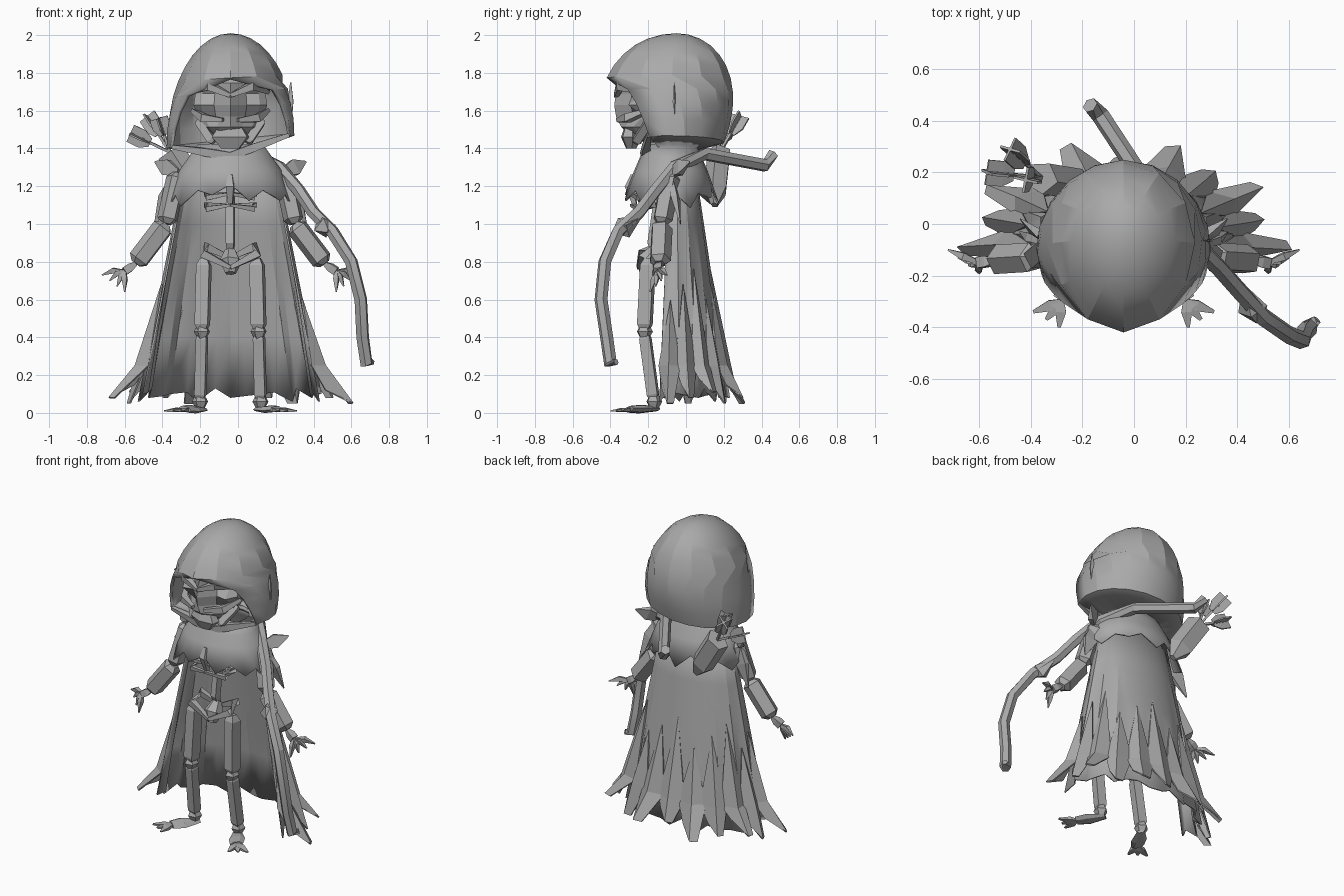
import bpy, bmesh, math
from mathutils import Vector

if "Cube" in bpy.data.objects:
    bpy.data.objects.remove(bpy.data.objects["Cube"])

grey = bpy.data.materials.new("plain_grey")
grey.use_nodes = True
colour = (0.4, 0.4, 0.4, 1)
grey.diffuse_color = colour
grey.node_tree.nodes["Principled BSDF"].inputs["Base Color"].default_value = colour
middle_x = -0.04


def finish(name, bm, smooth=False, thickness=0):
    bmesh.ops.remove_doubles(bm, verts=bm.verts, dist=0.001)
    bmesh.ops.recalc_face_normals(bm, faces=bm.faces)
    mesh = bpy.data.meshes.new(name)
    bm.to_mesh(mesh)
    bm.free()
    mesh.materials.append(grey)
    obj = bpy.data.objects.new(name, mesh)
    bpy.context.collection.objects.link(obj)
    if thickness:
        solid = obj.modifiers.new("thickness", "SOLIDIFY")
        solid.thickness, solid.offset = thickness, 0
    if smooth:
        bpy.ops.object.select_all(action="DESELECT")
        obj.select_set(True)
        bpy.context.view_layer.objects.active = obj
        bpy.ops.object.shade_smooth_by_angle(angle=math.radians(20))


def add_rows(bm, rows, closed=False):
    grid = [[bm.verts.new(point) for point in row] for row in rows]
    for low, high in zip(grid, grid[1:]):
        count = len(low)
        for i in range(count if closed else count - 1):
            j = (i + 1) % count
            bm.faces.new((low[i], low[j], high[j], high[i]))
    return grid


def add_tube(bm, path, width, start=0.5, end=0.5, sides=4, flat=1):
    # The radius is full along the middle and scaled by start and end at the tips
    path = [Vector(point) for point in path]
    last = len(path) - 1
    rows = []
    for i, point in enumerate(path):
        along = path[min(i + 1, last)] - path[max(i - 1, 0)]
        u = along.cross(Vector((0.2, 1, 0.1))).normalized()
        v = along.cross(u).normalized() * flat
        radius = width * (start if i == 0 else end if i == last else 1)
        turns = [math.tau * (k + 0.5) / sides for k in range(sides)]
        rows.append([point + radius * (u * math.cos(t) + v * math.sin(t)) for t in turns])
    grid = add_rows(bm, rows, closed=True)
    bm.faces.new(grid[0])
    bm.faces.new(grid[-1])


def tube(name, path, width, smooth=False, **shape):
    bm = bmesh.new()
    add_tube(bm, path, width, **shape)
    finish(name, bm, smooth)


def bone(name, a, b, width, **shape):
    tube(name, [a, a.lerp(b, 0.1), a.lerp(b, 0.9), b], width, **shape)


def polar(degrees, z, y, rx, ry):
    # Zero degrees is the front, half a turn is the back
    a = math.radians(degrees)
    return Vector((middle_x + rx * math.sin(a), y - ry * math.cos(a), z))


# Hood: a dome with a peaked brim whose lower rings open towards the face
hood = []
levels, brim = 10, 6
for k in range(levels + 1):
    t = math.pi / 2 * k / levels
    z = 2 - 0.56 * (1 - math.cos(t))
    gap = 70 * (max(0, k - brim) / (levels - brim)) ** 0.25
    row = []
    for i in range(13):
        a = gap + (180 - gap) * i / 6
        p = polar(a, z, -0.05 - 0.04 * k / levels, 0.33 * math.sin(t), 0.32 * math.sin(1.3 * t))
        p.y -= 0.06 * max(0, math.cos(math.radians(a))) ** 2 * k / levels
        # The right side of the hem hangs lower than the left
        p.z += 0.1 * (p.x - middle_x) * k / levels
        row.append(p)
    hood.append(row)
neck = Vector((middle_x, -0.1, 1.36))
hood.append([p.lerp(neck, 0.5) for p in hood[-1]])
bm = bmesh.new()
add_rows(bm, hood)
finish("hood", bm, smooth=True, thickness=0.02)

hem_right, hem_left = hood[levels][-1], hood[levels][0]
chin = Vector((middle_x, -0.22, 1.36))
tube("hood_lower_rim", [hem_right, hem_right.lerp(chin, 0.6), chin, hem_left.lerp(chin, 0.6), hem_left], 0.03)
fold = [polar(95, z, -0.09, 0.32, 0.32) for z in (1.75, 1.65, 1.5)]
tube("hood_side_fold", fold, 0.02, start=0.2, end=0.2, flat=0.4)

# Skull with sunken eye sockets
bm = bmesh.new()
bmesh.ops.create_uvsphere(bm, u_segments=14, v_segments=10, radius=0.2)
for v in bm.verts:
    across, height = abs(v.co.x), v.co.z
    if v.co.y < 0 and 0.05 < across < 0.15 and -0.07 < height < 0.07:
        v.co.y += 0.07
    if height < -0.05:
        v.co.x *= 1 + height
    v.co += Vector((middle_x, -0.18, 1.63))
finish("skull", bm)
tube("jaw", [(middle_x, -0.29, z) for z in (1.54, 1.46, 1.4)], 0.11, sides=6, flat=0.5)

# Shoulder cape with a ragged hem
columns = 22
cape = []
for level in range(4):
    hem = level == 3
    row = []
    for k in range(columns):
        a = 360 * k / columns
        rag = k % 2 if hem else 0
        drop = rag * (0.04 + 0.03 * (k % 3)) + 0.06 * hem * abs(math.sin(math.radians(a)))
        row.append(polar(a, 1.42 - 0.07 * level - drop, -0.08,
                         0.17 + 0.05 * level + 0.03 * rag, 0.13 + 0.03 * level + 0.03 * rag))
    cape.append(row)
bm = bmesh.new()
add_rows(bm, cape, closed=True)
finish("shoulder_cape", bm, smooth=True, thickness=0.01)


# Long cloak, open at the front and widening to a torn hem
def cloak_point(degrees, z, swell=1):
    return polar(degrees, z, -0.06, (0.5 - 0.2 * z) * swell, (0.3 - 0.15 * z) * swell)


cloak = []
heights = (1.3, 1, 0.7, 0.4, 0.06)
for level, z in enumerate(heights):
    row = []
    for k in range(21):
        rag = 0.03 * (k % 2) + 0.02 * (k % 3) if z == heights[-1] else 0
        row.append(cloak_point(74 + 10.6 * k, z + rag, 1 - 0.02 * level * (k % 2)))
    cloak.append(row)
bm = bmesh.new()
add_rows(bm, cloak)
finish("cloak", bm, smooth=True, thickness=0.01)

# Broad torn flaps flaring away from the cloak
bm = bmesh.new()
for k in range(11):
    a = 84 + 19 * k
    top = 0.6 + 0.08 * (k % 3)
    outward = 1.33 if k % 2 == 0 else 1.15
    low = 0.05 + 0.03 * (k % 3)
    crease = [cloak_point(a + turn, 0.25, 1.12 if turn == 0 else 1) for turn in (-12, 0, 12)]
    hem = [cloak_point(a - 6, low + 0.07, 1.08), cloak_point(a, low, outward), cloak_point(a + 5, low, outward - 0.05)]
    add_rows(bm, [[cloak_point(a, top)] * 3, crease, hem])
finish("cloak_flaps", bm, thickness=0.01)

# Spine, breastbone and the middle of the pelvis
tube("spine", [(middle_x, -0.14, 0.8), (middle_x, -0.18, 0.9), (middle_x, -0.15, 1.1), (middle_x, -0.1, 1.4)], 0.03)
tube("breastbone", [(middle_x, -0.28, 1.26), (middle_x, -0.3, 1.2), (middle_x, -0.27, 1.1)], 0.03)
tube("pelvis_base", [(middle_x, -0.16, 0.86), (middle_x, -0.2, 0.8), (middle_x, -0.22, 0.74)], 0.06, sides=6)

for side, word in ((-1, "right"), (1, "left")):

    def at(x, y, z):
        return Vector((middle_x + side * x, y, z))

    # Face bones
    tube(word + "_cheekbone", [at(0.04, -0.36, 1.55), at(0.14, -0.31, 1.56), at(0.2, -0.2, 1.6)], 0.03)
    tube(word + "_brow", [at(0, -0.37, 1.68), at(0.11, -0.35, 1.73), at(0.2, -0.23, 1.7)], 0.03)
    bone(word + "_jaw_hinge", at(0.09, -0.27, 1.43), at(0.17, -0.19, 1.55), 0.03)

    # Ribs and hip
    for n in range(3):
        z = 1.1 + 0.06 * n
        tube(f"{word}_rib_{n + 1}", [at(0, -0.12, z), at(0.13, -0.17, z), at(0.12, -0.25, z - 0.02), at(0, -0.29, z)], 0.02)
    tube(word + "_hip_bone", [at(0, -0.13, 0.82), at(0.13, -0.15, 0.88), at(0.14, -0.23, 0.84), at(0, -0.25, 0.77)], 0.03)

    # Leg with a flat, splayed and clawed foot
    hip, knee, ankle = at(0.14, -0.2, 0.82), at(0.15, -0.22, 0.43), at(0.16, -0.17, 0.06)
    lift = Vector((0, 0, 0.04))
    bone(word + "_thigh", hip, knee, 0.05)
    bone(word + "_shin", knee, ankle, 0.04)
    for name, joint in (("_knee", knee), ("_ankle", ankle)):
        tube(word + name, [joint + lift, joint, joint - lift], 0.045, sides=5)
    ball = at(0.24, -0.3, 0.02)
    bm = bmesh.new()
    add_tube(bm, [at(0.14, -0.15, 0.02), at(0.2, -0.24, 0.02), ball], 0.02, end=0.8, sides=6, flat=2.5)
    for n in range(3):
        toe = at(0.35 - 0.05 * n, -0.34 - 0.03 * n, 0.01)
        add_tube(bm, [ball, ball.lerp(toe, 0.4), toe], 0.015, end=0.3, flat=2)
    finish(word + "_foot", bm)

    # Arm with torn sleeve, broad cuff and bony fingers
    shoulder, elbow, wrist = at(0.28, -0.08, 1.27), at(0.34, -0.13, 1), at(0.5, -0.14, 0.79)
    palm = at(0.56, -0.15, 0.75)
    bone(word + "_upper_arm", shoulder, elbow, 0.055, sides=5)
    bone(word + "_forearm", elbow, wrist, 0.06, sides=5)
    for name, tip in (("_shoulder_tear", at(0.4, 0.02, 1.33)), ("_sleeve_tear", at(0.4, -0.03, 1))):
        tube(word + name, [shoulder, shoulder.lerp(tip, 0.5), tip], 0.06, end=0.1, flat=0.4)
    bm = bmesh.new()
    add_tube(bm, [wrist, wrist.lerp(palm, 0.5), palm], 0.03, end=1)
    for n in range(4):
        tip = palm + Vector((side * (0.12 - 0.04 * n), 0.05 - 0.03 * n, -0.02 - 0.03 * n))
        knuckle = palm.lerp(tip, 0.5) + lift / 3
        add_tube(bm, [palm, knuckle, tip], 0.02, end=0.2)
    finish(word + "_hand", bm)

# Bow slung across the shoulder
tube("bow", [(-0.17, 0.46, 1.37), (-0.13, 0.42, 1.31), (0.08, 0.1, 1.37), (0.22, -0.06, 1.3), (0.32, -0.16, 1.18),
             (0.4, -0.25, 1.06), (0.5, -0.36, 0.96), (0.6, -0.43, 0.8), (0.65, -0.45, 0.6), (0.66, -0.42, 0.4),
             (0.68, -0.4, 0.26), (0.71, -0.37, 0.27)], 0.035, smooth=True, start=0.9, sides=6)
tube("bow_grip_knot", [(0.43, -0.25, 1.03), (0.46, -0.33, 0.98), (0.48, -0.38, 0.96)], 0.06, start=0.2, end=0.2)

# Quiver with feathered arrows on the back
bottom, mouth = Vector((-0.18, 0.15, 1.1)), Vector((-0.36, 0.18, 1.38))
tube("quiver", [bottom, bottom.lerp(mouth, 0.3), mouth], 0.08, start=0.3, end=1, sides=5, flat=0.8)
for n, tip in enumerate((Vector((-0.57, 0.2, 1.48)), Vector((-0.48, 0.29, 1.57)), Vector((-0.42, 0.17, 1.56)))):
    bm = bmesh.new()
    add_tube(bm, [mouth, tip], 0.01, start=1, end=1)
    feather = [mouth.lerp(tip, t) for t in (0.5, 0.7, 1)]
    add_tube(bm, feather, 0.07, end=1, flat=0.1)
    add_tube(bm, feather, 0.007, end=1, flat=10)
    finish(f"arrow_{n + 1}", bm)
